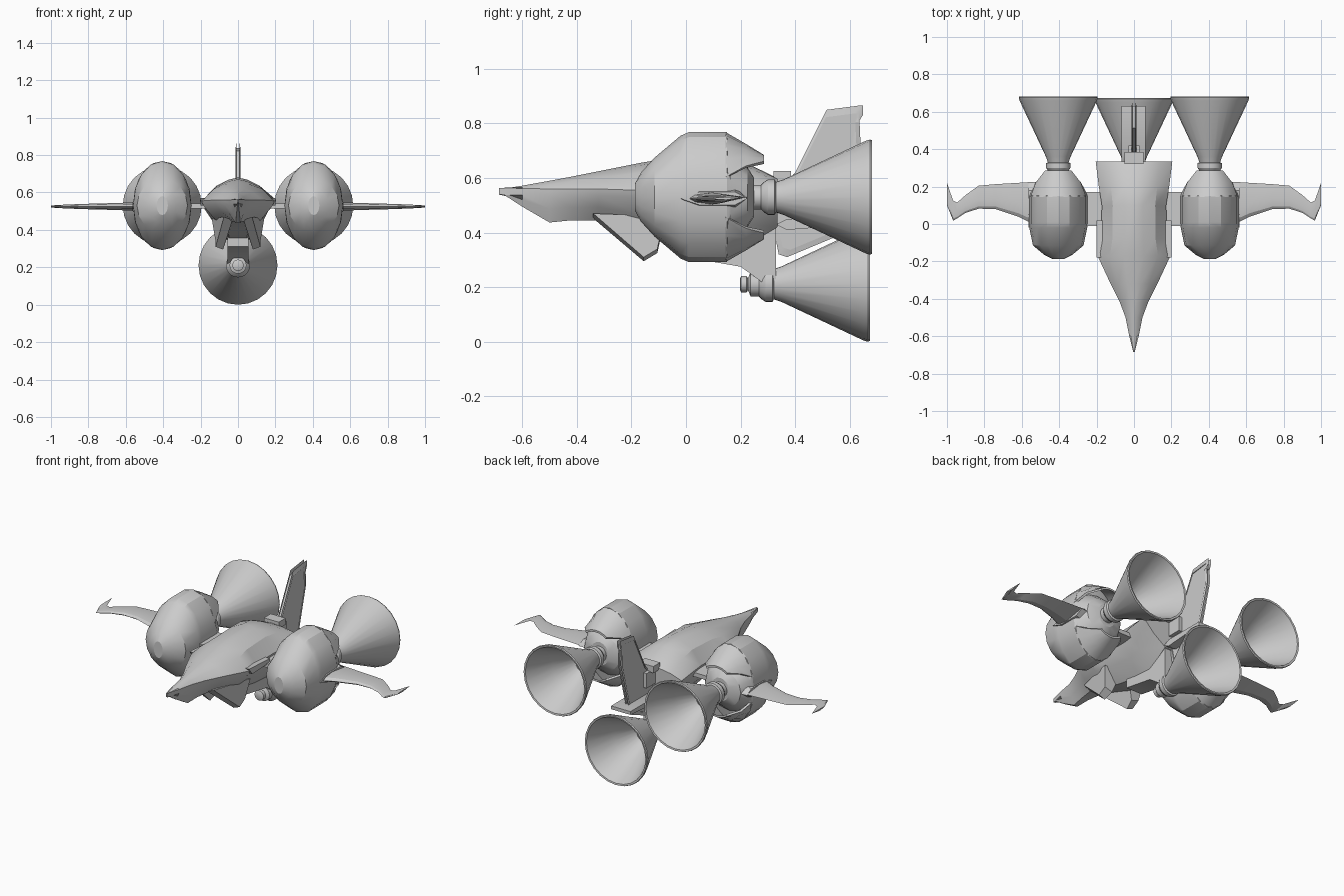
import bpy, bmesh
from math import sin, cos, pi, radians

if "Cube" in bpy.data.objects:
    bpy.data.objects.remove(bpy.data.objects["Cube"])


def finish(bm, name, mirror=False, angle=30):
    bmesh.ops.remove_doubles(bm, verts=bm.verts, dist=0.0005)
    bmesh.ops.recalc_face_normals(bm, faces=bm.faces)
    me = bpy.data.meshes.new(name)
    bm.to_mesh(me)
    bm.free()
    me.shade_smooth()
    me.set_sharp_from_angle(angle=radians(angle))
    ob = bpy.data.objects.new(name, me)
    bpy.context.collection.objects.link(ob)
    if mirror:
        ob.modifiers.new("mirror", 'MIRROR')
    return ob


def loft(name, rings, mirror=False, angle=30):
    """Skin closed rings of equal length and cap both ends."""
    bm = bmesh.new()
    vs = [[bm.verts.new(p) for p in r] for r in rings]
    n = len(rings[0])
    for a, b in zip(vs, vs[1:]):
        for i in range(n):
            j = (i + 1) % n
            bm.faces.new((a[i], a[j], b[j], b[i]))
    bm.faces.new(vs[0][::-1])
    bm.faces.new(vs[-1])
    return finish(bm, name, mirror, angle)


def ring(x, y, z, rx, rz, n):
    return [(x + rx * cos(2 * pi * i / n), y, z + rz * sin(2 * pi * i / n)) for i in range(n)]


def side_slab(name, pts, x0, x1, mirror=False):
    """Extrude a (y, z) outline across x."""
    return loft(name, [[(x, y, z) for y, z in pts] for x in (x0, x1)], mirror)


def box(name, x0, x1, y0, y1, z0, z1, mirror=False):
    return side_slab(name, [(y0, z0), (y1, z0), (y1, z1), (y0, z1)], x0, x1, mirror)


# fuselage: sections of y, half width, top z, edge z, bottom z
hull = [(-.685, .004, .558, .554, .55), (-.6, .025, .572, .552, .495),
        (-.5, .045, .59, .55, .437), (-.42, .075, .605, .55, .445),
        (-.32, .125, .625, .55, .445), (-.17, .195, .655, .545, .40),
        (-.08, .175, .67, .545, .37), (.1, .172, .68, .545, .34),
        (.2, .188, .665, .55, .34), (.335, .205, .60, .55, .42)]
rings = []
for y, w, t, e, b in hull:
    half = [(.28 * w, t - .08 * (t - e)), (.66 * w, e + .68 * (t - e)), (w, e + .01),
            (w * .95, e - .015), (.68 * w, e + .55 * (b - e)), (.28 * w, b)]
    rings.append([(0, y, t)] + [(x, y, z) for x, z in half]
                 + [(-x, y, z) for x, z in reversed(half)])
loft("fuselage", rings, angle=25)

# jaw-like cheek fins under the nose
loft("cheek_fin", [
    [(.03, -.34, .452), (.08, -.155, .295), (.07, -.105, .325), (.03, -.08, .44)],
    [(.075, -.34, .47), (.12, -.155, .31), (.12, -.105, .34), (.14, -.08, .46)]], True)
# shoulder intake lips
side_slab("shoulder_lip", [(-.18, .57), (-.15, .53), (.02, .535), (.02, .56)], .165, .2, True)

# rear keel strut, tail box and braces
side_slab("keel_strut", [(0, .31), (.2, .275), (.29, .21), (.33, .22), (.33, .46), (0, .46)],
          -.055, .055)
box("tail_box", -.05, .05, .32, .385, .585, .625)
box("tail_spine", -.03, .03, .28, .42, .50, .59)
side_slab("tail_plate", [(.33, .43), (.37, .41), (.63, .43), (.63, .45), (.37, .45)], -.068, .062)

# vertical tail fin, thin at the edges
fin = [(.30, .52), (.40, .62), (.515, .85), (.63, .865), (.648, .865), (.648, .83),
       (.635, .83), (.64, .72), (.55, .385), (.37, .31), (.34, .32)]
cy, cz = .49, .58
loft("tail_fin", [[(x, cy + (y - cy) * k, cz + (z - cz) * k) for y, z in fin]
                  for x, k in ((-.009, 1), (-.013, .9), (.013, .9), (.009, 1))])

# engine pods
PX, PZ = .405, .53
pod = [(-.187, .03, .05), (-.165, .075, .09), (-.115, .135, .145), (-.02, .155, .225),
       (.01, .157, .238), (.15, .157, .238), (.165, .152, .16), (.225, .12, .11), (.25, .06, .07)]
loft("engine_pod", [ring(PX, y, PZ, rx, rz, 16) for y, rx, rz in pod], True, 25)

# rear flaps above and below the pod notch
for s, label in ((1, "upper"), (-1, "lower")):
    rings = []
    for y, rx, rz, a0 in ((.145, .157, .238, 18), (.22, .15, .195, 36), (.285, .135, .155, 58)):
        ang = [radians(a0 + (180 - 2 * a0) * i / 8) for i in range(9)]
        outer = [(PX + rx * cos(a), y, PZ + s * rz * sin(a)) for a in ang]
        inner = [(PX + (rx - .012) * cos(a), y, PZ + s * (rz - .012) * sin(a))
                 for a in reversed(ang)]
        rings.append(outer + inner)
    loft(label + "_pod_flap", rings, True, 25)

# bell nozzles: (y, radius) down the outside, then back up the hollow inside
bell = [(.205, .018), (.21, .03), (.23, .03), (.235, .022), (.245, .045), (.275, .045),
        (.285, .055), (.30, .065), (.325, .065), (.33, .056), (.36, .066), (.66, .207),
        (.675, .211), (.682, .208), (.68, .198), (.52, .125), (.40, .06), (.39, .01)]


def nozzle(name, x, z, dy, mirror):
    loft(name, [ring(x, y + dy, z, r, r, 24) for y, r in bell], mirror)


nozzle("side_nozzle", PX, PZ, 0, True)
nozzle("lower_nozzle", 0, .211, -.008, False)

# wings: sections of x, leading y, trailing y, half thickness
wing = [(.54, .0, .225, .022), (.62, .04, .22, .02), (.74, .08, .213, .016), (.83, .082, .205, .014),
        (.90, .06, .155, .011), (.945, .03, .115, .009), (.967, .018, .125, .008),
        (1.0, .10, .22, .005)]
rings = []
for x, a, b, t in wing:
    m = a + .4 * (b - a)
    rings.append([(x, a, .525), (x, a + .1 * (b - a), .525 + .6 * t), (x, m, .525 + t),
                  (x, b, .53), (x, m, .525 - t), (x, a + .1 * (b - a), .525 - .6 * t)])
loft("wing", rings, True, 20)

# wing root fairing and inner pylon between pod and fuselage
loft("wing_root", [[(x, y, .525 + z) for y, z in
                    ((-.02, 0), (.05, t), (.18, t), (.225, 0), (.18, -t), (.05, -t))]
                   for x, t in ((.52, .04), (.565, .024))], True)
box("inner_pylon", .15, .27, -.01, .17, .515, .54, True)
